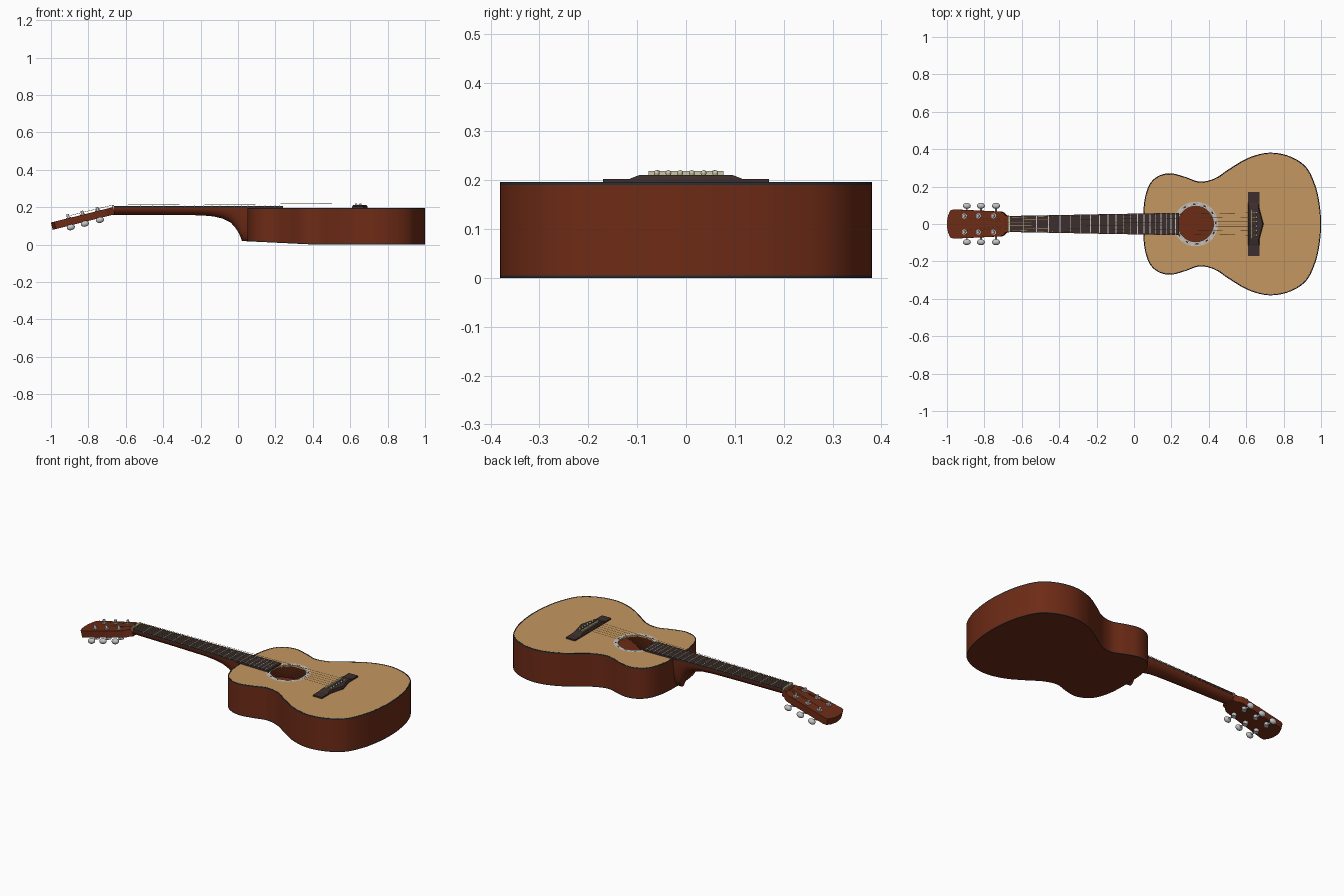
import bpy, bmesh, math
from mathutils import Matrix, Vector

if "Cube" in bpy.data.objects:
    bpy.data.objects.remove(bpy.data.objects["Cube"])


def mat(name, rgb):
    m = bpy.data.materials.new(name)
    m.diffuse_color = (*rgb, 1)
    m.use_nodes = True
    m.node_tree.nodes["Principled BSDF"].inputs["Base Color"].default_value = m.diffuse_color
    return m


SPRUCE = mat("spruce top", (0.56, 0.31, 0.12))
MAHOGANY = mat("red mahogany", (0.155, 0.024, 0.008))
EBONY = mat("dark fretboard wood", (0.045, 0.028, 0.026))
BINDING = mat("dark binding", (0.02, 0.024, 0.028))
METAL = mat("silver metal", (0.55, 0.55, 0.55))
IVORY = mat("ivory", (0.6, 0.57, 0.38))
BRONZE = mat("bronze strings", (0.5, 0.34, 0.12))


def finish(name, bm, *mats):
    bmesh.ops.recalc_face_normals(bm, faces=bm.faces)
    me = bpy.data.meshes.new(name)
    bm.to_mesh(me)
    bm.free()
    ob = bpy.data.objects.new(name, me)
    bpy.context.collection.objects.link(ob)
    for m in mats:
        me.materials.append(m)
    bpy.ops.object.select_all(action='DESELECT')
    ob.select_set(True)
    bpy.context.view_layer.objects.active = ob
    bpy.ops.object.shade_smooth_by_angle(angle=math.radians(35))
    return ob


def loft(bm, rings, caps=True):
    """Skin a list of closed rings; returns the faces row by row."""
    vs = [[bm.verts.new(p) for p in r] for r in rings]
    n = len(vs[0])
    rows = [[bm.faces.new((a[i], a[(i + 1) % n], b[(i + 1) % n], b[i])) for i in range(n)]
            for a, b in zip(vs, vs[1:])]
    if caps:
        bm.faces.new(vs[0])
        bm.faces.new(vs[-1])
    return vs, rows


def prism(bm, pts, z0, z1, top=None):
    loft(bm, [[(x, y, z0) for x, y in pts], [(x, y, z1) for x, y in (top or pts)]])


def box(bm, x0, x1, hw, z0, z1):
    prism(bm, [(x0, -hw), (x1, -hw), (x1, hw), (x0, hw)], z0, z1)


def rod(bm, a, b, r, seg=12):
    a, b = Vector(a), Vector(b)
    d = b - a
    m = Matrix.Translation((a + b) / 2) @ d.to_track_quat('Z', 'Y').to_matrix().to_4x4()
    bmesh.ops.create_cone(bm, cap_ends=True, segments=seg, radius1=r, radius2=r,
                          depth=d.length, matrix=m)


# Body outline: half curve, smoothed and mirrored
half = [(.05, 0), (.055, .12), (.082, .21), (.13, .256), (.195, .271), (.27, .253), (.35, .227),
        (.43, .243), (.51, .295), (.61, .353), (.72, .381), (.83, .363), (.92, .305),
        (.97, .205), (.993, .1), (1, 0)]
ctrl = [(.055, -.12)] + half + [(.993, -.1)]
curve = []
for k in range(1, len(ctrl) - 2):
    p0, p1, p2, p3 = (Vector(c) for c in ctrl[k - 1:k + 3])
    for j in range(8):
        t = j / 8
        curve.append(0.5 * (2 * p1 + (p2 - p0) * t + (2 * p0 - 5 * p1 + 4 * p2 - p3) * t * t
                            + (3 * p1 - p0 - 3 * p2 + p3) * t ** 3))
curve.append(Vector((1, 0)))
loop = curve + [Vector((p.x, -p.y)) for p in curve[-2:0:-1]]
n, TOP = len(loop), 0.196


def back_z(x):
    return 0.018 * max(0, (0.42 - x) / 0.37)


# Body shell: sides and back, with dark binding bands at both edges
bm = bmesh.new()
levels = [lambda x: back_z(x), lambda x: back_z(x) + .005, lambda x: TOP - .006, lambda x: TOP]
vs, rows = loft(bm, [[(p.x, p.y, f(p.x)) for p in loop] for f in levels], caps=False)
for f in rows[0] + rows[2]:
    f.material_index = 1
b = vs[0]
for i in range(n // 2):
    quad = [b[i], b[i + 1], b[n - i - 1], b[(n - i) % n]]
    bm.faces.new(list(dict.fromkeys(quad)))
body = finish("body_sides_and_back", bm, MAHOGANY, BINDING)
sol = body.modifiers.new("wall", 'SOLIDIFY')
sol.thickness, sol.offset = 0.005, -1

# Soundboard with a real sound hole
HOLE, R = Vector((0.33, 0)), 0.095
bm = bmesh.new()
rings = [[], [], []]
for p in loop:
    d = p - HOLE
    e = HOLE + d * (1 - 0.003 / d.length)
    h = HOLE + d.normalized() * R
    for ring, q, z in zip(rings, (e, h, h), (.195, .195, .185)):
        ring.append((q.x, q.y, z))
loft(bm, rings, caps=False)
finish("soundboard", bm, SPRUCE)

# Rosette: pale rings with a checkered middle band
bm = bmesh.new()
seg = 48
radii = [.095, .100, .103, .111, .114, .119]
_, rows = loft(bm, [[(HOLE.x + r * math.cos(2 * math.pi * i / seg),
                      r * math.sin(2 * math.pi * i / seg), .1962) for i in range(seg)]
                    for r in radii], caps=False)
for k, row in enumerate(rows):
    for i, f in enumerate(row):
        f.material_index = 1 if k in (1, 3) and i % 2 else 2 if k == 2 and i % 4 == 0 else 0
finish("rosette", bm, METAL, SPRUCE, EBONY)

# Neck and heel: D-shaped sections (x, half width, underside z)
sections = [(-.69, .041, .16), (-.4, .047, .159), (-.2, .052, .157), (-.13, .053, .151),
            (-.08, .054, .139), (-.04, .054, .119), (-.015, .053, .092), (.005, .052, .06),
            (.016, .051, .035), (.021, .05, .019), (.056, .05, .018)]
bm = bmesh.new()
loft(bm, [[(x, hw * math.cos(math.pi * i / 16), .197 - (.197 - zb) * math.sin(math.pi * i / 16))
           for i in range(17)] for x, hw, zb in sections])
finish("neck_and_heel", bm, MAHOGANY)

# Fretboard, nut and frets
NUT, SCALE = -0.662, 1.29


def board_hw(x):
    return 0.043 + (x - NUT) / 0.902 * 0.017


bm = bmesh.new()
prism(bm, [(NUT, -.043), (.24, -.06), (.24, .06), (NUT, .043)], .1955, .206)
finish("fretboard", bm, EBONY)
bm = bmesh.new()
box(bm, NUT - .012, NUT, .042, .19, .211)
finish("nut", bm, IVORY)
bm = bmesh.new()
for k in range(1, 21):
    x = NUT + SCALE * (1 - 2 ** (-k / 12))
    box(bm, x - .002, x + .002, board_hw(x), .205, .2085)
finish("frets", bm, METAL)

# Headstock: tilted slab
TILT = Matrix.Translation((-.68, 0, .198)) @ Matrix.Rotation(math.radians(-14), 4, 'Y')
side = [(.012, .042), (-.008, .046), (-.022, .06), (-.035, .066), (-.16, .072), (-.295, .078),
        (-.312, .072), (-.324, .045), (-.33, .015)]
bm = bmesh.new()
prism(bm, side + [(x, -y) for x, y in reversed(side)], -.04, 0)
bm.transform(TILT)
finish("headstock", bm, MAHOGANY)

# Tuners: bushing, post, gear housing, shaft and button, three per side
POSTS = [-.072, -.155, -.233]
for s, label in ((1, "left"), (-1, "right")):
    for k, x in enumerate(POSTS):
        bm = bmesh.new()
        y = s * .043
        rod(bm, (x, y, -.002), (x, y, .004), .014, 16)
        rod(bm, (x, y, 0), (x, y, .021), .0075)
        rod(bm, (x, y, -.058), (x, y, -.038), .014, 16)
        rod(bm, (x, y, -.05), (x, s * .09, -.05), .005)
        bmesh.ops.create_uvsphere(bm, u_segments=16, v_segments=10, radius=1, matrix=
                                  Matrix.Translation((x, s * .097, -.05))
                                  @ Matrix.Diagonal((.022, .016, .016, 1)))
        bm.transform(TILT)
        finish(f"tuner_{label}_{k + 1}", bm, METAL)

# Bridge: flat wings, raised centre with pointed belly
wing = [(.61, -.17), (.67, -.17), (.67, -.085), (.693, 0), (.67, .085), (.67, .17), (.61, .17)]
low = [(.61, -.118), (.67, -.118), (.67, -.085), (.693, 0), (.67, .085), (.67, .118), (.61, .118)]
high = [(.615, -.095), (.665, -.095), (.667, -.08), (.688, 0), (.667, .08), (.665, .095),
        (.615, .095)]
bm = bmesh.new()
prism(bm, wing, .194, .203)
prism(bm, low, .202, .211, high)
finish("bridge", bm, EBONY)
bm = bmesh.new()
box(bm, .625, .634, .077, .209, .2195)
finish("saddle", bm, IVORY)

# Bridge pins and strings
pins, strings = bmesh.new(), bmesh.new()
for k in range(6):
    u = (k - 2.5) / 2.5
    s = 1 if u > 0 else -1
    post = POSTS[min(k, 5 - k)]
    rod(pins, (.655, u * .06, .209), (.655, u * .06, .215), .005)
    bmesh.ops.create_uvsphere(pins, u_segments=10, v_segments=6, radius=.006,
                              matrix=Matrix.Translation((.655, u * .06, .215)))
    path = [Vector((.652, u * .06, .212)), Vector((.63, u * .06, .2205)),
            Vector((NUT - .006, u * .035, .212)),
            TILT @ Vector((post, s * .035, .012))]
    for a, c in zip(path, path[1:]):
        rod(strings, a, c, .0009, 6)
finish("bridge_pins", pins, IVORY)
finish("strings", strings, BRONZE)
